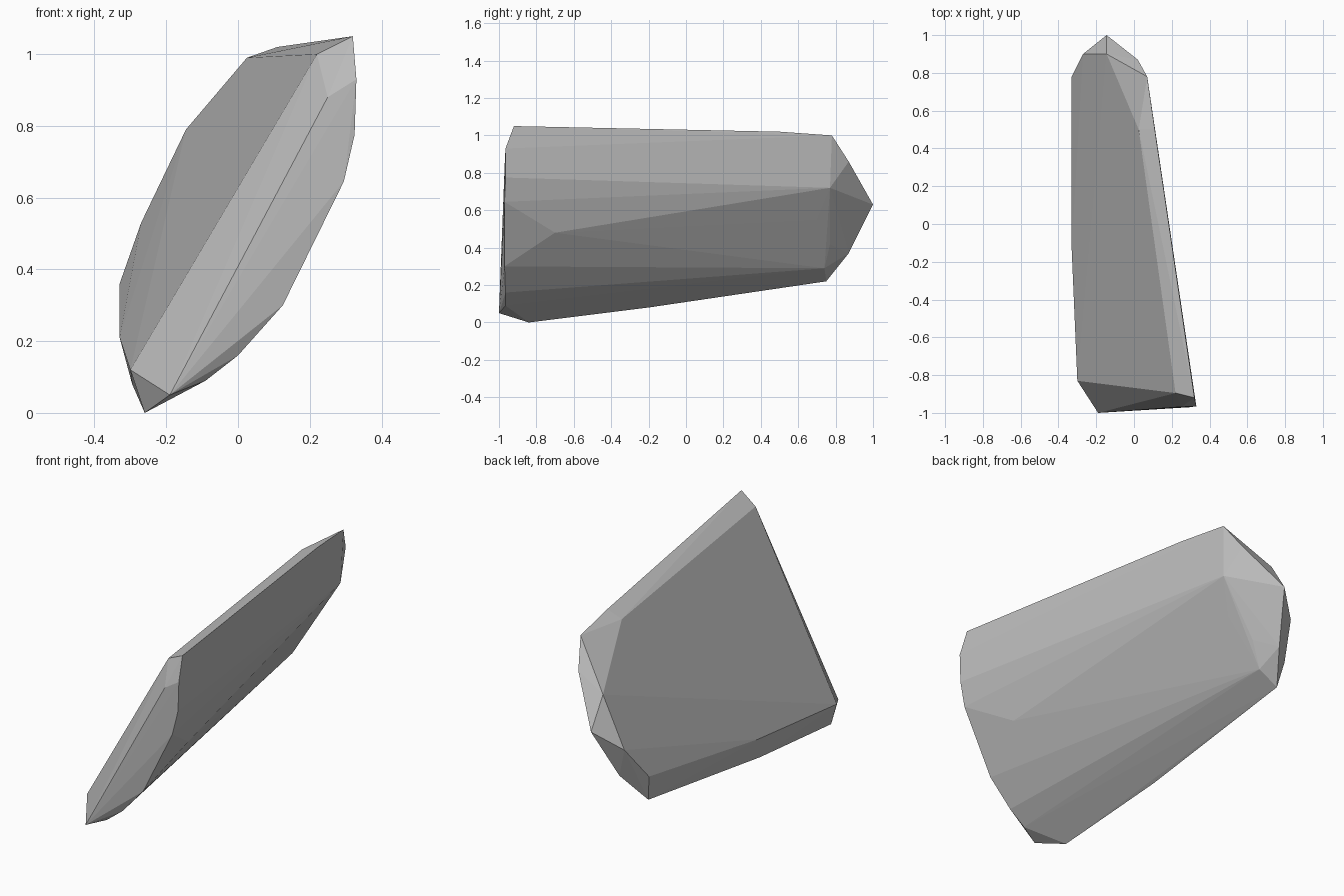
import bpy, bmesh

if "Cube" in bpy.data.objects:
    bpy.data.objects.remove(bpy.data.objects["Cube"])

# Rings of corners describing a chipped, flat-faced stone slab
broad_face = [(.22, -.895, 1.0), (.025, .5, .99), (-.145, .90, .79), (-.27, .90, .53),
              (-.33, .78, .36), (-.33, -.13, .21), (-.30, -.83, .12)]
top_edge = [(.32, -.92, 1.05), (.11, .5, 1.02), (.07, .78, 1.0)]
bottom_edge = [(-.26, -.84, 0), (-.295, -.2, .08), (-.305, .75, .22)]
front_rim = [(.33, -.965, .93), (.25, -.968, .88), (.325, -.965, .775), (.295, -.97, .645),
             (.125, -.97, .30), (0, -.965, .16), (-.09, -.965, .09), (-.19, -1.0, .05)]
underside = [(.20, -.7, .48), (.06, .77, .72), (-.03, .70, .55),
             (-.13, .77, .42), (-.20, .74, .29)]
back_tip = [(-.145, 1.0, .63), (.02, .87, .86), (-.22, .87, .37)]

# Wrap the corners in a convex shell
bm = bmesh.new()
for ring in (broad_face, top_edge, bottom_edge, front_rim, underside, back_tip):
    for corner in ring:
        bm.verts.new(corner)
hull = bmesh.ops.convex_hull(bm, input=bm.verts[:])
loose = [v for v in bm.verts if not v.link_faces]
bmesh.ops.delete(bm, geom=loose, context='VERTS')
bmesh.ops.recalc_face_normals(bm, faces=bm.faces[:])

mesh = bpy.data.meshes.new("stone_slab")
bm.to_mesh(mesh)
bm.free()

# Plain grey stone
grey = bpy.data.materials.new("stone_grey")
grey.diffuse_color = (.5, .5, .5, 1)
grey.use_nodes = True
grey.node_tree.nodes["Principled BSDF"].inputs["Base Color"].default_value = grey.diffuse_color
mesh.materials.append(grey)
slab = bpy.data.objects.new("stone_slab", mesh)
bpy.context.collection.objects.link(slab)
